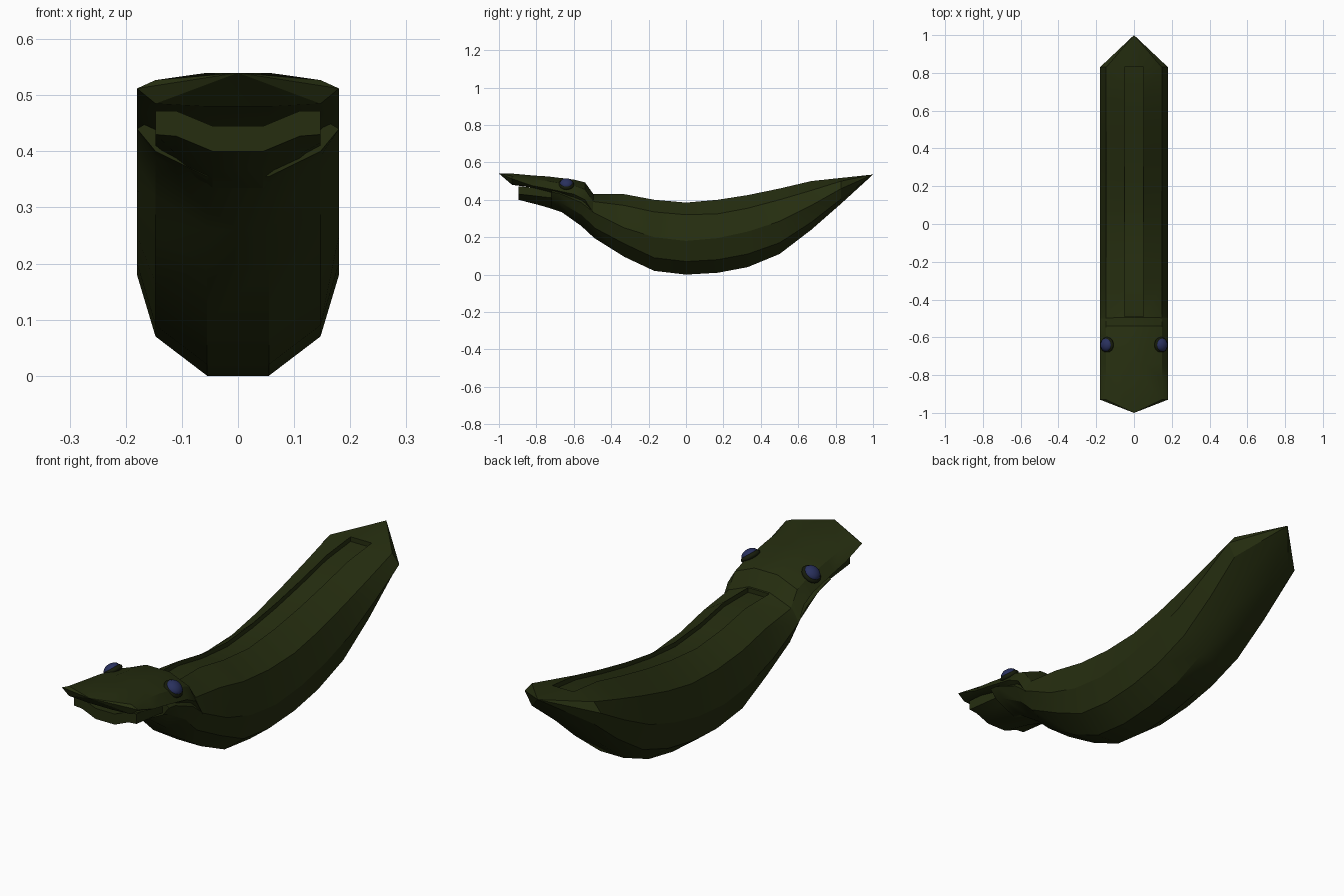
import bpy, bmesh
from mathutils import Vector

cube = bpy.data.objects.get("Cube")
if cube:
    bpy.data.objects.remove(cube, do_unlink=True)


def material(name, rgb):
    m = bpy.data.materials.new(name)
    m.use_nodes = True
    m.diffuse_color = (*rgb, 1)
    m.node_tree.nodes["Principled BSDF"].inputs["Base Color"].default_value = (*rgb, 1)
    return m


green = material("dark olive green", (0.019, 0.027, 0.005))
rim = material("blackish green", (0.008, 0.011, 0.003))
blue = material("dark blue", (0.022, 0.03, 0.11))


def finish(name, bm, mat, angle=0.5):
    bmesh.ops.remove_doubles(bm, verts=bm.verts, dist=0.0005)
    bmesh.ops.recalc_face_normals(bm, faces=bm.faces)
    mesh = bpy.data.meshes.new(name)
    bm.to_mesh(mesh)
    bm.free()
    mesh.materials.append(mat)
    ob = bpy.data.objects.new(name, mesh)
    bpy.context.collection.objects.link(ob)
    bpy.ops.object.select_all(action="DESELECT")
    ob.select_set(True)
    bpy.context.view_layer.objects.active = ob
    bpy.ops.object.shade_smooth_by_angle(angle=angle)
    return ob


def loft(stations, widths, tip=None):
    """Mirrored rings along y; each station is (y, heights from top to bottom)."""
    bm = bmesh.new()
    rings = []
    for y, *heights in stations:
        half = list(zip(widths, heights))
        pts = half + [(-x, z) for x, z in reversed(half)]
        rings.append([bm.verts.new((x, y, z)) for x, z in pts])
    n = len(rings[0])
    for a, b in zip(rings, rings[1:]):
        for i in range(n):
            j = (i + 1) % n
            bm.faces.new((a[i], a[j], b[j], b[i]))
    bm.faces.new(rings[0])
    if tip:
        t = bm.verts.new(tip)
        for i in range(n):
            bm.faces.new((rings[-1][i], rings[-1][(i + 1) % n], t))
    else:
        bm.faces.new(rings[-1])
    return bm


# curved body with throat, ending in a pointed tail
WIDTHS = (0.05, 0.147, 0.18, 0.147, 0.055)
body_rows = [
    (-0.72, .47, .46, .44, .40, .355),
    (-0.68, .47, .45, .435, .39, .345),
    (-0.56, .45, .42, .385, .32, .26),
    (-0.49, .43, .39, .33, .25, .195),
    (-0.33, .43, .37, .25, .165, .095),
    (-0.17, .40, .335, .20, .09, .02),
    (0, .385, .32, .18, .07, 0),
    (0.17, .40, .325, .195, .08, .01),
    (0.33, .425, .355, .23, .11, .04),
    (0.5, .46, .40, .285, .17, .11),
    (0.67, .50, .45, .37, .28, .24),
    (0.83, .517, .50, .46, .405, .38),
]
bm = loft(body_rows, WIDTHS, (0, 1, .535))

# shallow groove sunk along the back
strip = [f for f in bm.faces if len(f.verts) == 4
         and all(abs(v.co.x) < 0.051 and v.co.z > 0.38 and v.co.y > -0.5 for v in f.verts)]
floor = bmesh.ops.extrude_face_region(bm, geom=strip)["geom"]
bmesh.ops.delete(bm, geom=strip, context="FACES_ONLY")
bmesh.ops.translate(bm, vec=(0, 0, -0.02),
                    verts=[g for g in floor if isinstance(g, bmesh.types.BMVert)])
finish("body", bm, green)

# head and upper jaw
head_rows = [
    (-0.495, .43, .39, .33, .31, .31),
    (-0.54, .493, .455, .40, .36, .35),
    (-0.6, .508, .475, .43, .40, .39),
    (-0.74, .525, .50, .46, .445, .44),
    (-0.82, .53, .511, .475, .465, .465),
    (-0.93, .54, .527, .512, .485, .48),
]
finish("upper_head", loft(head_rows, (0.055, 0.147, 0.18, 0.147, 0.055), (0, -1, .54)), green)

# lower jaw with a dished top
jaw_rows = [
    (-0.62, .42, .44, .44, .40, .37, .32),
    (-0.76, .43, .46, .46, .415, .395, .365),
    (-0.895, .445, .472, .472, .43, .427, .40),
]
finish("lower_jaw", loft(jaw_rows, (0.045, 0.11, 0.147, 0.147, 0.11, 0.045)), green)

# eyes seated in dark rims on the slopes of the head
for side, word in ((1, "left"), (-1, "right")):
    normal = Vector((side * 0.6, 0, 0.8))
    turn = normal.to_track_quat("Z", "Y")
    for part, mat, radius, depth, lift in (("eye_rim", rim, 0.042, 0.018, 0),
                                           ("eye", blue, 0.035, 0.024, 0.006)):
        bm = bmesh.new()
        bmesh.ops.create_uvsphere(bm, u_segments=16, v_segments=10, radius=1)
        ob = finish(f"{word}_{part}", bm, mat, 1.0)
        for v in ob.data.vertices:
            v.co = turn @ Vector((v.co.x * radius, v.co.y * radius, v.co.z * depth))
        ob.location = Vector((side * 0.143, -0.64, 0.482)) + normal * lift
